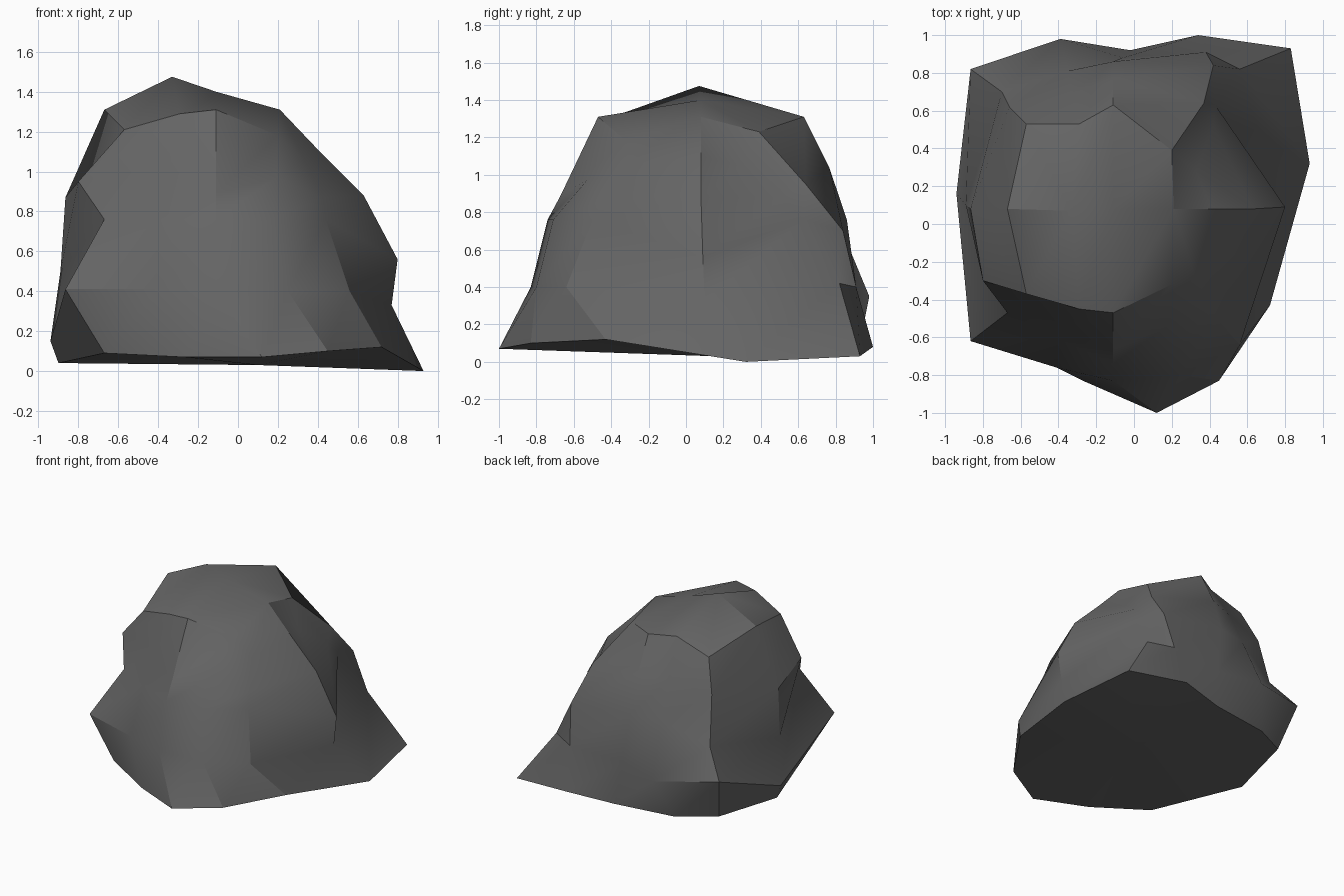
import bpy, bmesh
from mathutils import Vector

if "Cube" in bpy.data.objects:
    bpy.data.objects.remove(bpy.data.objects["Cube"])

# Rock profiles, going round from west through south, east and north.
# Each runs upward: foot, skirt, waist, shoulder
PROFILES = {
    "w":   [(-.90, .15, .04), (-.94, .16, .15), (-.89, .10, .50), (-.67, .08, 1.31)],
    "sw":  [(-.67, -.60, .09), (-.865, -.62, .41), (-.67, -.47, .76), (-.57, -.37, 1.21)],
    "ssw": [(-.27, -.83, .07), (-.41, -.76, .41), (-.40, -.61, .76), (-.29, -.45, 1.29)],
    "s":   [(.12, -1.0, .07), (-.11, -.83, .40), (-.11, -.74, .76), (-.11, -.47, 1.31)],
    "sse": [(.45, -.83, .10), (.25, -.80, .40), (.17, -.71, .76), (.20, -.32, 1.18)],
    "se":  [(.72, -.43, .12), (.56, -.64, .40), (.44, -.50, .76), (.33, -.30, 1.06)],
    "e":   [(.93, .32, .00), (.77, .10, .33), (.80, .09, .56), (.41, .08, 1.10)],
    "ne":  [(.83, .93, .03), (.56, .82, .42), (.43, .63, .76), (.33, .28, 1.05)],
    "nne": [(.34, 1.0, .08), (.38, .91, .40), (.42, .84, .70), (.20, .39, 1.23)],
    "n":   [(-.02, .92, .05), (-.06, .88, .38), (-.11, .86, .76), (-.11, .63, 1.31)],
    "nnw": [(-.50, .85, .05), (-.39, .98, .35), (-.35, .81, .76), (-.29, .53, 1.30)],
    "nw":  [(-.78, .70, .07), (-.865, .82, .41), (-.70, .70, .60), (-.57, .53, 1.21)],
}
# Bumps that break the even chest ring
CHEST = {"w": (-.865, .08, .87), "sw": (-.80, -.30, .95), "s": (-.11, -.67, .89),
         "se": (.42, -.45, .87), "e": (.63, .08, .88), "ne": (.42, .52, .88),
         "nne": (.37, .64, .95), "nw": (-.66, .62, .97)}
# Three-point ridge on top that the profiles gather into
WEST_PEAK, MIDDLE, EAST_END = (-.33, .07, 1.475), (-.11, .08, 1.40), (.21, .08, 1.31)


def chest_point(key, waist, shoulder):
    """Chest lies midway up, bulging slightly, unless a bump is given."""
    mid = Vector(waist).lerp(Vector(shoulder), .5)
    return CHEST.get(key, (mid.x * 1.03, mid.y * 1.03, mid.z))


def ridge_point(key):
    if key in ("s", "n"):
        return MIDDLE
    return WEST_PEAK if "w" in key else EAST_END


# Loft the profiles into one closed boulder
bm = bmesh.new()
ridge = {p: bm.verts.new(p) for p in (WEST_PEAK, MIDDLE, EAST_END)}
base = bm.verts.new((.1, .15, .03))
cols = []
for key, (foot, skirt, waist, shoulder) in PROFILES.items():
    chest = chest_point(key, waist, shoulder)
    col = [bm.verts.new(p) for p in (foot, skirt, waist, chest, shoulder)]
    cols.append(col + [ridge[ridge_point(key)]])
for a, b in zip(cols, cols[1:] + cols[:1]):
    for i in range(len(a) - 1):
        corners = dict.fromkeys((a[i], b[i], b[i + 1], a[i + 1]))
        bm.faces.new(list(corners))
    bm.faces.new((b[0], a[0], base))
bmesh.ops.recalc_face_normals(bm, faces=bm.faces)
mesh = bpy.data.meshes.new("rock")
bm.to_mesh(mesh)
bm.free()

rock = bpy.data.objects.new("rock", mesh)
bpy.context.collection.objects.link(rock)

# Single dark stone colour
stone = bpy.data.materials.new("dark_grey_stone")
stone.diffuse_color = (.13, .13, .13, 1)
stone.use_nodes = True
stone.node_tree.nodes["Principled BSDF"].inputs["Base Color"].default_value = stone.diffuse_color
mesh.materials.append(stone)

# Soft facets with crisp creases
bpy.context.view_layer.objects.active = rock
rock.select_set(True)
bpy.ops.object.shade_smooth_by_angle(angle=.52)
